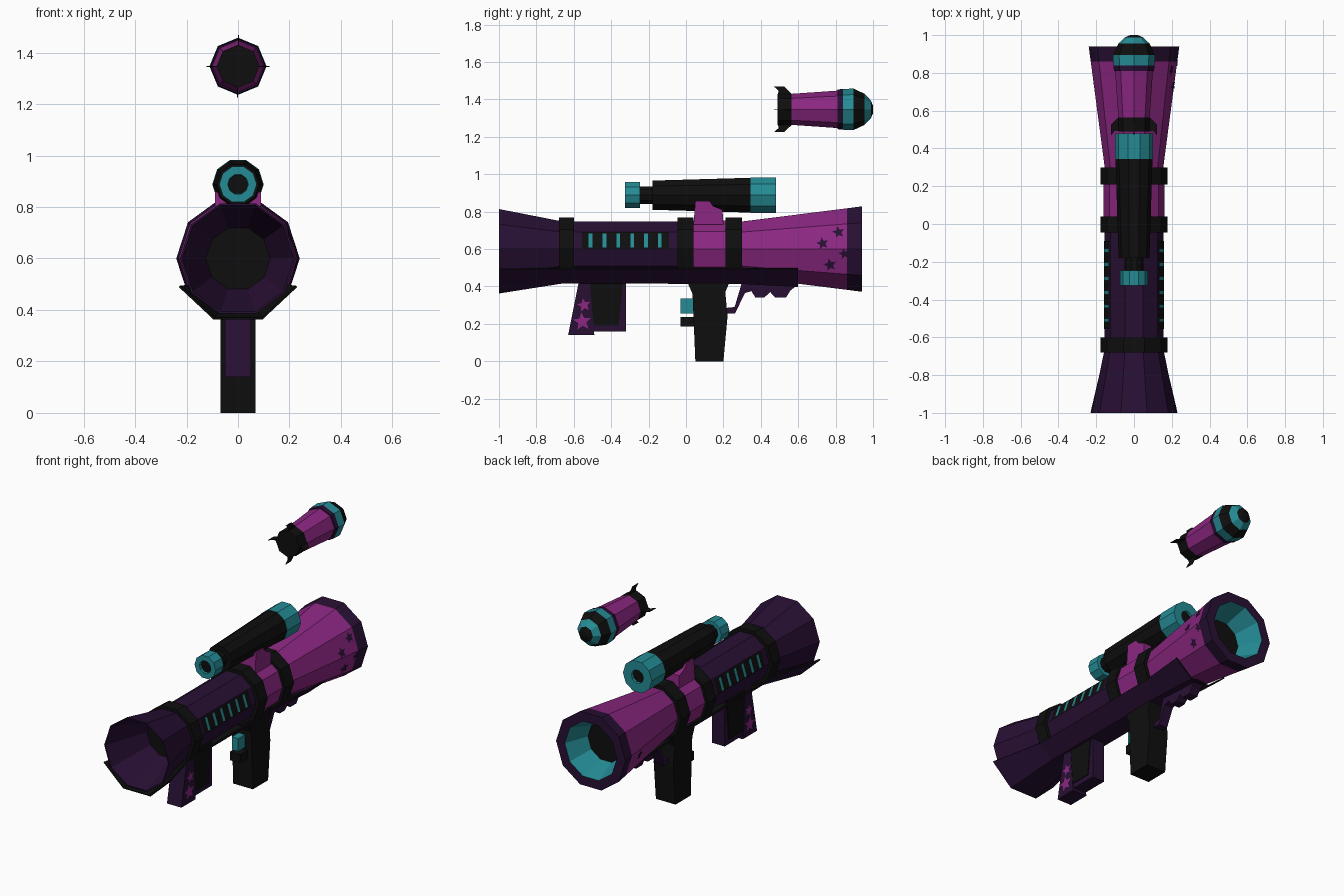
import bpy, bmesh
from math import sin, cos, pi

if "Cube" in bpy.data.objects:
    bpy.data.objects.remove(bpy.data.objects["Cube"])


def material(name, rgb):
    m = bpy.data.materials.new(name)
    m.use_nodes = True
    m.diffuse_color = (*rgb, 1)
    bsdf = m.node_tree.nodes["Principled BSDF"]
    bsdf.inputs["Base Color"].default_value = (*rgb, 1)
    bsdf.inputs["Roughness"].default_value = 0.8
    return m


BLACK = material("black", (0.0045, 0.0045, 0.0045))
DARK = material("dark purple", (0.021, 0.005, 0.034))
PINK = material("magenta", (0.26, 0.02, 0.22))
TEAL = material("teal", (0.018, 0.26, 0.30))


def finish(name, bm, mats, recalc=True):
    if recalc:
        bmesh.ops.recalc_face_normals(bm, faces=bm.faces[:])
    mesh = bpy.data.meshes.new(name)
    bm.to_mesh(mesh)
    bm.free()
    for m in mats:
        mesh.materials.append(m)
    ob = bpy.data.objects.new(name, mesh)
    bpy.context.collection.objects.link(ob)
    return ob


def lathe(name, profile, colours, z, sides=10):
    """Turn (y, radius) points about the long axis; one colour per segment."""
    mats = list(dict.fromkeys(colours))
    bm = bmesh.new()
    rings = []
    for y, r in profile:
        count = sides if r else 1
        rings.append([bm.verts.new((r * cos(2 * pi * i / sides), y, z + r * sin(2 * pi * i / sides)))
                      for i in range(count)])
    for a, b, colour in zip(rings, rings[1:], colours):
        if len(a) == 1 or len(b) == 1:
            faces = [bm.faces.new(b if len(a) == 1 else a)]
        else:
            faces = [bm.faces.new((a[i], a[(i + 1) % sides], b[(i + 1) % sides], b[i]))
                     for i in range(sides)]
        for f in faces:
            f.material_index = mats.index(colour)
    bmesh.ops.delete(bm, geom=[v for v in bm.verts if not v.link_faces], context="VERTS")
    return finish(name, bm, mats)


def drum(name, y0, y1, r0, r1, colour, z):
    return lathe(name, [(y0, 0), (y0, r0), (y1, r1), (y1, 0)], [colour] * 3, z)


def prism(name, points, half, colour):
    """Extrude a (y, z) outline across x."""
    bm = bmesh.new()
    a, b = ([bm.verts.new((s * half, y, z)) for y, z in points] for s in (-1, 1))
    bm.faces.new(a)
    bm.faces.new(b)
    for i in range(len(a)):
        j = (i + 1) % len(a)
        bm.faces.new((a[i], a[j], b[j], b[i]))
    return finish(name, bm, [colour])


def box(name, y0, y1, z0, z1, half, colour):
    return prism(name, [(y0, z0), (y1, z0), (y1, z1), (y0, z1)], half, colour)


def plate(name, points, surface, side, colour, centre=None):
    """Thin decal laid on a side surface given by x = surface(y, z)."""
    bm = bmesh.new()
    place = lambda p: bm.verts.new((side * surface(*p), p[0], p[1]))
    ring = [place(p) for p in points]
    if side < 0:
        ring.reverse()
    if centre:
        mid = place(centre)
        for i in range(len(ring)):
            bm.faces.new((mid, ring[i], ring[(i + 1) % len(ring)]))
    else:
        bm.faces.new(ring)
    return finish(name, bm, [colour], recalc=False)


def star(name, y, z, r, surface, side, colour, turn=0.2):
    pts = []
    for i in range(10):
        q = r if i % 2 == 0 else r * 0.45
        a = turn + pi / 2 + i * pi / 5
        pts.append((y + q * cos(a), z + q * sin(a)))
    plate(name, pts, surface, side, colour, (y, z))


AXIS = 0.6
TUBE = 0.155

# Launcher tube with hollow flared ends
lathe("launcher_tube",
      [(-0.72, 0), (-0.72, 0.125), (-1, 0.217), (-1, 0.225), (-0.66, TUBE), (0.3, TUBE),
       (0.86, 0.229), (0.94, 0.24), (0.94, 0.18), (0.79, 0.125), (0.79, 0)],
      [BLACK, DARK, DARK, DARK, DARK, PINK, DARK, DARK, TEAL, BLACK], AXIS)
drum("middle_sleeve", 0.04, 0.21, 0.161, 0.161, PINK, AXIS)
for label, y0, y1 in (("rear", -0.68, -0.6), ("middle", -0.045, 0.04), ("front", 0.21, 0.3)):
    drum(label + "_band", y0, y1, 0.178, 0.178, BLACK, AXIS)

# Lower cover, a thin three-sided trough
bm = bmesh.new()
rows = []
for y, w, zt, b, zb in ((-1, 0.225, 0.495, 0.092, 0.37), (-0.67, 0.148, 0.5, 0.062, 0.422),
                        (0.28, 0.148, 0.5, 0.062, 0.422), (0.6, 0.178, 0.5, 0.066, 0.404)):
    rows.append([bm.verts.new(p) for p in ((-w, y, zt), (-b, y, zb), (b, y, zb), (w, y, zt))])
for a, b in zip(rows, rows[1:]):
    for i in range(3):
        bm.faces.new((a[i], a[i + 1], b[i + 1], b[i]))
cover = finish("lower_cover", bm, [BLACK, DARK], recalc=False)
solid = cover.modifiers.new("thickness", "SOLIDIFY")
solid.thickness = 0.008
solid.offset = -1
solid.material_offset = 1


# Side vents and muzzle stars follow the faceted sides
def tube_side(lift):
    return lambda y, z: TUBE + lift - 0.325 * abs(z - AXIS)


def muzzle_side(y, z):
    r = TUBE + 0.085 * (y - 0.3) / 0.64
    return r + 0.005 - 0.325 * abs(z - AXIS)


def rect(y0, y1, z0, z1):
    return [(y0, z0), (y1, z0), (y1, z1), (y0, z1)]


for side, label in ((1, "left"), (-1, "right")):
    plate(label + "_vent_panel", rect(-0.555, -0.09, 0.602, 0.69), tube_side(0.004), side, BLACK)
    for i in range(6):
        y = -0.51 + 0.074 * i
        plate(f"{label}_vent_slot_{i + 1}", rect(y - 0.01, y + 0.01, 0.608, 0.682),
              tube_side(0.007), side, TEAL)
    star(label + "_grip_star_upper", -0.545, 0.3, 0.038, lambda y, z: 0.053, side, PINK)
    star(label + "_grip_star_lower", -0.555, 0.212, 0.05, lambda y, z: 0.053, side, PINK, 0.1)

for y, z, r in ((0.815, 0.69, 0.034), (0.73, 0.63, 0.034), (0.77, 0.515, 0.036), (0.845, 0.575, 0.03)):
    star("left_muzzle_star", y, z, r, muzzle_side, 1, DARK)
star("right_muzzle_star", 0.75, 0.56, 0.034, muzzle_side, -1, DARK)

# Rear grip
prism("rear_grip_strip", [(-0.63, 0.14), (-0.49, 0.14), (-0.5, 0.26), (-0.515, 0.44), (-0.57, 0.44)],
      0.05, DARK)
box("rear_grip_frame", -0.51, -0.32, 0.158, 0.44, 0.043, DARK)
prism("rear_grip_panel", [(-0.495, 0.19), (-0.36, 0.19), (-0.335, 0.44), (-0.515, 0.44)], 0.048, BLACK)

# Front grip, trigger and hand guard
prism("front_grip", [(0.05, 0), (0.2, 0), (0.222, 0.24), (0.21, 0.37), (0.24, 0.44), (0, 0.44),
                     (0.035, 0.36)], 0.068, BLACK)
box("trigger", -0.03, 0.04, 0.255, 0.335, 0.022, TEAL)
box("trigger_rest", -0.03, 0.05, 0.185, 0.238, 0.036, BLACK)
prism("hand_guard", [(0.21, 0.255), (0.262, 0.255), (0.315, 0.365), (0.35, 0.375), (0.37, 0.342),
                     (0.42, 0.342), (0.45, 0.37), (0.475, 0.342), (0.535, 0.342), (0.56, 0.38),
                     (0.6, 0.41), (0.3, 0.425), (0.26, 0.29), (0.21, 0.285)], 0.03, DARK)

# Scope and its mount
prism("scope_mount", [(0.04, 0.73), (0.2, 0.73), (0.195, 0.81), (0.145, 0.83), (0.125, 0.858),
                      (0.05, 0.858)], 0.09, PINK)
SCOPE = 0.888
drum("scope_neck", -0.25, -0.17, 0.05, 0.05, BLACK, SCOPE)
drum("scope_body", -0.18, 0.35, 0.082, 0.098, BLACK, SCOPE)
lathe("scope_eyepiece", [(-0.31, 0), (-0.31, 0.038), (-0.325, 0.04), (-0.325, 0.073), (-0.245, 0.073),
                         (-0.245, 0)], [BLACK, TEAL, TEAL, TEAL, TEAL], SCOPE)
lathe("scope_objective", [(0.345, 0), (0.345, 0.1), (0.48, 0.1), (0.48, 0.042), (0.465, 0.04),
                          (0.465, 0)], [TEAL, TEAL, TEAL, TEAL, BLACK], SCOPE)

# Floating rocket
ROCKET = 1.347
lathe("rocket", [(0.49, 0), (0.49, 0.083), (0.565, 0.083), (0.81, 0.1), (0.81, 0.106), (0.84, 0.109),
                 (0.895, 0.111), (0.955, 0.083), (0.988, 0.048), (1, 0.02), (1, 0)],
      [BLACK, BLACK, PINK, DARK, DARK, TEAL, BLACK, TEAL, BLACK, BLACK], ROCKET, sides=8)
fin = [(0.49, 0.07), (0.495, 0.1), (0.47, 0.122), (0.525, 0.122), (0.563, 0.085), (0.563, 0.07)]
bm = bmesh.new()
for dx, dz in ((1, 0), (-1, 0), (0, 1), (0, -1)):
    bm.faces.new([bm.verts.new((dx * r, y, ROCKET + dz * r)) for y, r in fin])
fins = finish("rocket_fins", bm, [BLACK])
fins.modifiers.new("thickness", "SOLIDIFY").thickness = 0.003
